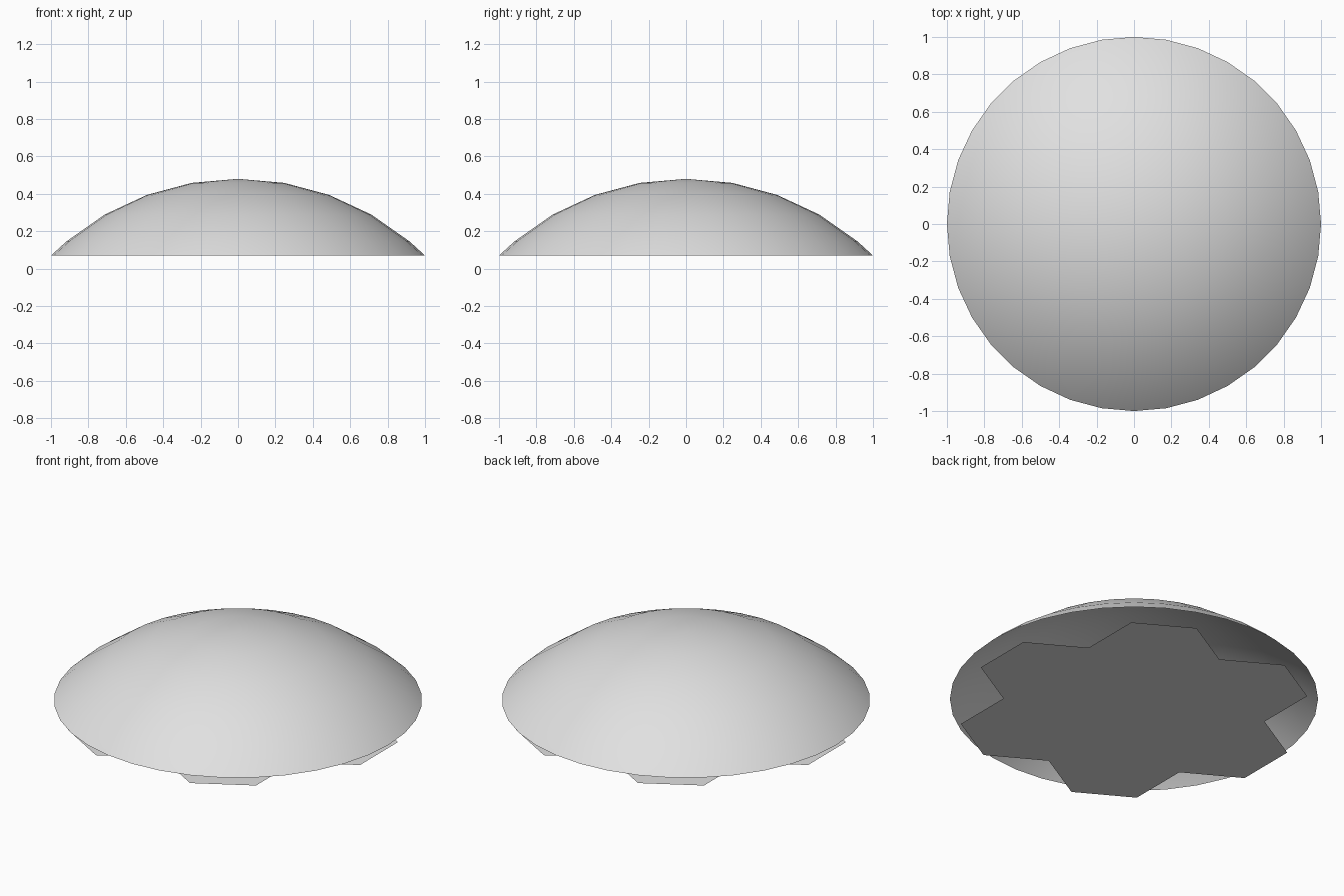
import bpy, bmesh, math

if "Cube" in bpy.data.objects:
    bpy.data.objects.remove(bpy.data.objects["Cube"])

grey = bpy.data.materials.new("light_grey")
grey.diffuse_color = (0.75, 0.75, 0.75, 1)
grey.use_nodes = True
grey.node_tree.nodes["Principled BSDF"].inputs["Base Color"].default_value = grey.diffuse_color


def add_object(name, bm):
    mesh = bpy.data.meshes.new(name)
    bm.to_mesh(mesh)
    bm.free()
    mesh.materials.append(grey)
    obj = bpy.data.objects.new(name, mesh)
    bpy.context.collection.objects.link(obj)
    return obj


# Dome: open spherical cap, 36 sides, rings every 10 degrees
SIDES, RIM_Z, TOP_Z = 36, 0.07, 0.48
rise = TOP_Z - RIM_Z
R = (1 + rise * rise) / (2 * rise)
centre_z = TOP_Z - R
bm = bmesh.new()
apex = bm.verts.new((0, 0, TOP_Z))
rings = []
for t in [math.radians(d) for d in (10, 20, 30, 40)] + [math.asin(1 / R)]:
    r, z = R * math.sin(t), centre_z + R * math.cos(t)
    rings.append([bm.verts.new((r * math.cos(a), r * math.sin(a), z))
                  for a in (math.tau * i / SIDES for i in range(SIDES))])
for i in range(SIDES):
    j = (i + 1) % SIDES
    bm.faces.new((apex, rings[0][i], rings[0][j]))
    for inner, outer in zip(rings, rings[1:]):
        bm.faces.new((inner[i], outer[i], outer[j], inner[j]))
for f in bm.faces:
    f.smooth = True
add_object("dome", bm)

# Base plate: flat sheet, hexagon with six blunt teeth, on the ground
SIDE = 0.36
tip_x, tip_y = SIDE * 1.5 * math.sqrt(3), SIDE / 2
bm = bmesh.new()
hub = bm.verts.new((0, 0, 0))
outline = []
for k in range(6):
    c, s = math.cos(k * math.pi / 3), math.sin(k * math.pi / 3)
    for x, y in ((SIDE * math.sqrt(3), -SIDE), (tip_x, -tip_y), (tip_x, tip_y)):
        outline.append(bm.verts.new((x * c - y * s, x * s + y * c, 0)))
for i, v in enumerate(outline):
    bm.faces.new((hub, outline[(i + 1) % 18], v))
add_object("base_plate", bm)
